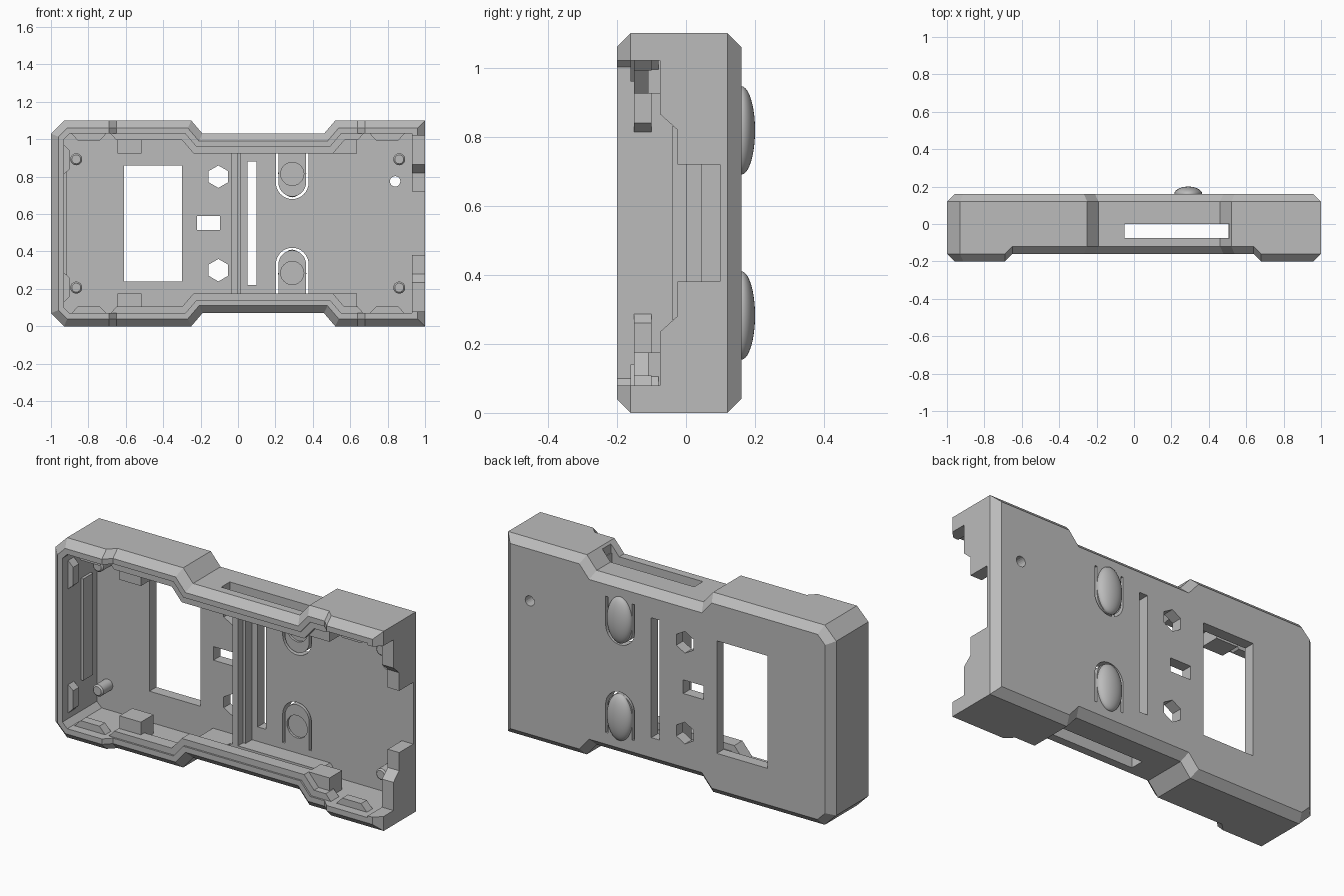
import bpy, bmesh, math
from mathutils import Vector

if "Cube" in bpy.data.objects:
    bpy.data.objects.remove(bpy.data.objects["Cube"], do_unlink=True)

grey = bpy.data.materials.new("plain_grey")
grey.use_nodes = True
grey.diffuse_color = (0.5, 0.5, 0.5, 1)
grey.node_tree.nodes["Principled BSDF"].inputs["Base Color"].default_value = (0.5, 0.5, 0.5, 1)
MID = 0.55  # height of the horizontal mirror line


def finish(bm, name):
    bmesh.ops.recalc_face_normals(bm, faces=bm.faces)
    mesh = bpy.data.meshes.new(name)
    bm.to_mesh(mesh)
    bm.free()
    mesh.materials.append(grey)
    obj = bpy.data.objects.new(name, mesh)
    bpy.context.collection.objects.link(obj)
    return obj


def prism(bm, pts, a, b, axis="y"):
    """Extrude a flat profile along an axis: (x,z) along y, (y,z) along x, (x,y) along z."""
    def place(p, t):
        return {"y": (p[0], t, p[1]), "x": (t, p[0], p[1]), "z": (p[0], p[1], t)}[axis]
    lo = [bm.verts.new(place(p, a)) for p in pts]
    hi = [bm.verts.new(place(p, b)) for p in pts]
    bm.faces.new(lo)
    bm.faces.new(hi[::-1])
    for i in range(len(pts)):
        j = (i + 1) % len(pts)
        bm.faces.new((lo[i], lo[j], hi[j], hi[i]))


def rect(x0, x1, z0, z1):
    return [(x0, z0), (x1, z0), (x1, z1), (x0, z1)]


def ring(x, z, r, n, turn=0.0):
    return [(x + r * math.cos(turn + math.tau * i / n),
             z + r * math.sin(turn + math.tau * i / n)) for i in range(n)]


def flip(pts):
    return [(x, 2 * MID - z) for x, z in pts]


def inset(pts, d):
    """Mitred inward offset of a counter-clockwise outline."""
    out = []
    for i, p in enumerate(pts):
        p = Vector(p)
        e1 = (p - Vector(pts[i - 1])).normalized()
        e2 = (Vector(pts[(i + 1) % len(pts)]) - p).normalized()
        n1, n2 = Vector((-e1.y, e1.x)), Vector((-e2.y, e2.x))
        out.append(tuple(p + (n1 + n2) * d / (1 + n1.dot(n2))))
    return out


# Waisted outline as x and half height
half = [(-1, .48), (-.93, .55), (-.69, .55), (-.65, .55), (-.25, .55), (-.19, .48),
        (.46, .48), (.52, .55), (.64, .55), (.68, .55), (1, .55)]
outline = [(x, MID - h) for x, h in half] + [(x, MID + h) for x, h in reversed(half)]
rim = [-.2 if x < -.67 or x > .66 else -.16 for x, z in outline]
inner, ledge_edge = inset(outline, .07), inset(outline, .105)

# Tray shell: chamfered outside, stepped rim, cavity
bm = bmesh.new()
n = len(outline)
small = inset(outline, .04)
levels = [(small, [.16] * n), (outline, [.12] * n), (outline, [y + .04 for y in rim]),
          (small, rim), (inner, rim), (inner, [.1] * n)]
loops = [[bm.verts.new((p[0], y, p[1])) for p, y in zip(pts, ys)] for pts, ys in levels]
for a, b in zip(loops, loops[1:]):
    for i in range(n):
        j = (i + 1) % n
        bm.faces.new((a[i], a[j], b[j], b[i]))
bm.faces.new(loops[0])
bm.faces.new(loops[-1][::-1])
shell = finish(bm, "tray_shell")

# Openings in the back panel, the long walls and the end wall
bm = bmesh.new()
prism(bm, rect(-.61, -.3, .24, .86), .05, .3)
prism(bm, rect(.05, .1, .22, .88), .05, .3)
prism(bm, rect(-.22, -.095, .515, .59), .05, .3)
prism(bm, ring(.84, .775, .028, 20), .05, .3)
for z in (.3, .8):
    prism(bm, ring(-.105, z, .06, 6, math.pi / 2), .05, .3)
prism(bm, [(-.05, -.075), (.51, -.075), (.51, 0), (-.05, 0)], -.1, 1.2, "z")

# U-shaped slits around the spring buttons, with a shallow round recess
arc = [math.pi + math.pi * i / 16 for i in range(17)]
u_slot = [(.29 - .088, .925)] + [(.29 + .088 * math.cos(t), .77 + .09 * math.sin(t)) for t in arc]
u_slot += [(.29 + .088, .925), (.29 + .074, .925)]
u_slot += [(.29 + .074 * math.cos(t), .77 + .076 * math.sin(t)) for t in reversed(arc)]
u_slot += [(.29 - .074, .925)]
for shape in (u_slot, flip(u_slot)):
    prism(bm, shape, .05, .3)
for z in (.815, 2 * MID - .815):
    prism(bm, ring(.29, z, .062, 24), .05, .113)

# Connector opening in the end wall
top_half = [(-.3, 1.02), (-.075, 1.02), (-.075, .865), (-.025, .82), (-.025, .72), (.098, .72)]
prism(bm, top_half + flip(top_half)[::-1], .9, 1.2, "x")
cutter = finish(bm, "opening_cutter")
cutter.hide_render = True

cut = shell.modifiers.new("openings", "BOOLEAN")
cut.operation = "DIFFERENCE"
cut.solver = "EXACT"
cut.object = cutter
bpy.context.view_layer.objects.active = shell
shell.select_set(True)
bpy.ops.object.modifier_apply(modifier=cut.name)
bpy.data.objects.remove(cutter, do_unlink=True)

# Ledges along the inside of both long walls
outer_edge = inset(outline, .06)
ledge = outer_edge[2:10] + ledge_edge[3:9][::-1]
for side, shape in (("lower", ledge), ("upper", flip(ledge))):
    bm = bmesh.new()
    prism(bm, shape, -.15, -.08)
    finish(bm, side + "_ledge")

# Support blocks and snap ribs, mirrored top to bottom
for side, f in (("upper", lambda p: p), ("lower", flip)):
    bm = bmesh.new()
    for x in (-.645, .505):
        prism(bm, f(rect(x, x + .13, .925, 1.04)), -.11, .0)
    finish(bm, side + "_support_blocks")
    bm = bmesh.new()
    for x in (-.895, .7):
        prism(bm, f([(x, 1.035), (x + .04, .992), (x + .155, .992), (x + .195, 1.035)]), -.15, -.1)
    prism(bm, f([(-.94, .98), (-.9, .94), (-.9, .84), (-.94, .805)]), -.15, -.1)
    finish(bm, side + "_snap_ribs")

# Cross rib with a lower step, and a rib on the closed end wall
bm = bmesh.new()
prism(bm, rect(-.035, 0, .13, .97), 0, .11)
prism(bm, rect(0, .015, .13, .97), .045, .11)
finish(bm, "cross_rib")
bm = bmesh.new()
prism(bm, rect(-.94, -.915, .27, .83), -.04, .045)
finish(bm, "end_wall_rib")

# Locating pins with bevelled tips
for x, x_name in ((-.865, "right"), (.862, "left")):
    for z, z_name in ((.207, "lower"), (.893, "upper")):
        bm = bmesh.new()
        prism(bm, ring(x, z, .032, 24), .01, .11)
        tip = [e for e in bm.edges if all(v.co.y < .02 for v in e.verts)]
        bmesh.ops.bevel(bm, geom=tip, offset=.008, segments=1, affect="EDGES")
        finish(bm, z_name + "_" + x_name + "_pin")

# Domed press buttons on the back
for name, z in (("upper_button", .818), ("lower_button", 2 * MID - .818)):
    bm = bmesh.new()
    bmesh.ops.create_uvsphere(bm, u_segments=32, v_segments=20, radius=1)
    for v in bm.verts:
        c = v.co
        v.co = (.29 + .075 * c.x, .16 + .04 * c.y, z + .128 * c.z)
    finish(bm, name)

# Smooth the rounded parts, keep hard edges crisp
for obj in bpy.context.collection.objects:
    obj.select_set(obj.name.endswith(("_pin", "_button")))
bpy.context.view_layer.objects.active = bpy.data.objects["upper_button"]
bpy.ops.object.shade_smooth_by_angle(angle=math.radians(30))
